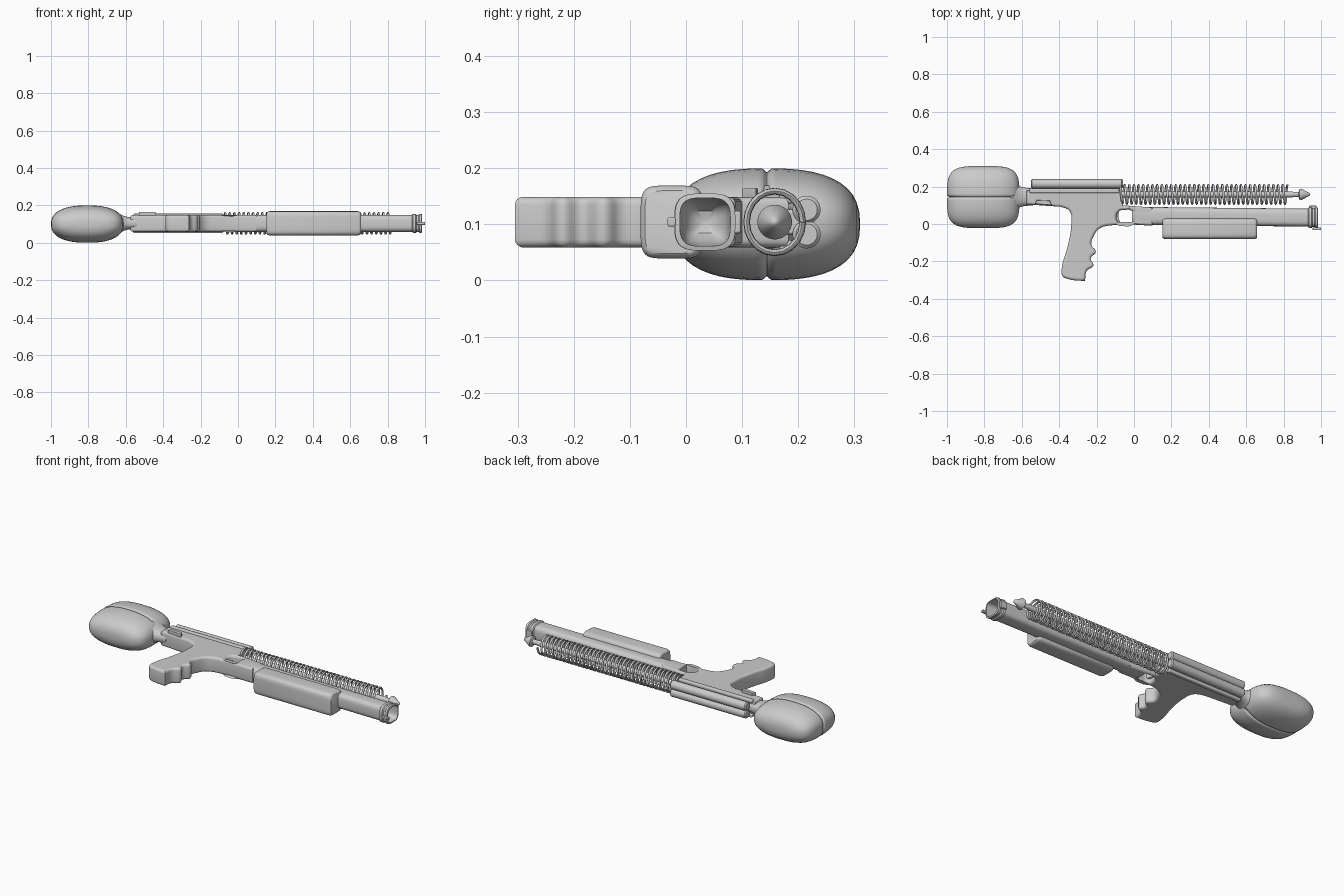
import bpy, bmesh
from math import sin, cos, pi, exp, radians

if "Cube" in bpy.data.objects:
    bpy.data.objects.remove(bpy.data.objects["Cube"])

ZC = 0.104  # mid-thickness of the toy lying on its side


def finish(ob, angle=35):
    bpy.ops.object.select_all(action='DESELECT')
    ob.select_set(True)
    bpy.context.view_layer.objects.active = ob
    if ob.type == 'CURVE':
        bpy.ops.object.convert(target='MESH')
    bpy.ops.object.shade_smooth_by_angle(angle=radians(angle))
    return bpy.context.view_layer.objects.active


def loft(name, stations, e=2.0, n=32, axis='X', angle=35):
    """Skin superellipse rings; station = (along, centre1, centre2, half1, half2)."""
    bm = bmesh.new()
    rings = []
    for a, c1, c2, h1, h2 in stations:
        ring = []
        for i in range(n):
            t = 2 * pi * (i + 0.5) / n
            p, q = cos(t), sin(t)
            u = c1 + h1 * abs(p) ** (2 / e) * (1 if p > 0 else -1)
            v = c2 + h2 * abs(q) ** (2 / e) * (1 if q > 0 else -1)
            ring.append(bm.verts.new((a, u, v) if axis == 'X' else (u, a, v)))
        rings.append(ring)
    for r, s in zip(rings, rings[1:]):
        for i in range(n):
            j = (i + 1) % n
            bm.faces.new((r[i], r[j], s[j], s[i]))
    bm.faces.new(rings[0])
    bm.faces.new(rings[-1])
    bmesh.ops.recalc_face_normals(bm, faces=bm.faces)
    me = bpy.data.meshes.new(name)
    bm.to_mesh(me)
    bm.free()
    ob = bpy.data.objects.new(name, me)
    bpy.context.collection.objects.link(ob)
    return finish(ob, angle)


def plate(name, outlines, half, bevel, z=ZC):
    """Extruded, edge-rounded profile; outline points (x, y[, 1 = smooth])."""
    cu = bpy.data.curves.new(name, 'CURVE')
    cu.dimensions, cu.fill_mode = '2D', 'BOTH'
    cu.extrude, cu.bevel_depth, cu.offset = half - bevel, bevel, -bevel
    cu.bevel_resolution, cu.resolution_u = 3, 5
    for pts in outlines:
        sp = cu.splines.new('BEZIER')
        sp.bezier_points.add(len(pts) - 1)
        sp.use_cyclic_u = True
        for bp, p in zip(sp.bezier_points, pts):
            bp.co = (p[0], p[1], 0)
            kind = 'AUTO' if len(p) > 2 else 'VECTOR'
            bp.handle_left_type = bp.handle_right_type = kind
    ob = bpy.data.objects.new(name, cu)
    ob.location.z = z
    bpy.context.collection.objects.link(ob)
    return finish(ob)


def box(name, x0, x1, y0, y1, z0, z1, bevel):
    bpy.ops.mesh.primitive_cube_add(size=1, location=((x0 + x1) / 2, (y0 + y1) / 2, (z0 + z1) / 2))
    ob = bpy.context.object
    ob.name = name
    ob.scale = (x1 - x0, y1 - y0, z1 - z0)
    bpy.ops.object.transform_apply(location=False, scale=True)
    m = ob.modifiers.new('round', 'BEVEL')
    m.width, m.segments = bevel, 4
    return finish(ob)


# Twin-lobed water tank with a crease between the lobes
half_t = [0, .012, .025, .05, .1] + [sin(pi / 2 * k / 12) for k in range(2, 12)] + [.997, 1]
ts = [-t for t in reversed(half_t[1:])] + half_t
tank = []
for t in ts:
    dip = 1 - 0.07 * exp(-(t / 0.03) ** 2)
    sx = max(1 - abs(t) ** 4, 1e-4) ** 0.25 * dip
    sz = max(1 - abs(t) ** 2.6, 1e-5) ** (1 / 2.6) * dip
    tank.append((0.144 + 0.166 * t, -0.806, 0.1, 0.194 * sx, 0.1 * sz))
loft('water_tank', tank, e=2.4, n=48, axis='Y', angle=50)

# Tank neck and cap ring
loft('tank_neck', [(x, 0.145, ZC, a, b) for x, a, b in [
    (-0.66, .09, .065), (-0.63, .07, .05), (-0.61, .056, .04), (-0.59, .05, .034), (-0.54, .045, .032)]], e=2.4)

# Receiver, grip and trigger guard in one plate
outline = [(-0.575, 0.105), (-0.39, 0.092), (-0.345, 0.07, 1), (-0.335, 0.01, 1),
           (-0.355, -0.12, 1), (-0.385, -0.23, 1), (-0.383, -0.278, 1), (-0.35, -0.295, 1),
           (-0.262, -0.305), (-0.252, -0.25, 1), (-0.217, -0.222, 1), (-0.232, -0.185, 1),
           (-0.204, -0.148, 1), (-0.228, -0.112, 1), (-0.218, -0.07, 1), (-0.185, -0.025, 1),
           (-0.13, -0.008, 1), (0.1, -0.008), (0.1, 0.088), (-0.06, 0.1), (-0.075, 0.183), (-0.575, 0.178)]
hole = [(-0.095, 0.035, 1), (-0.08, 0.068, 1), (-0.05, 0.075, 1), (-0.015, 0.072, 1),
        (0, 0.038, 1), (-0.015, 0.007, 1), (-0.05, 0.002, 1), (-0.082, 0.008, 1)]
plate('receiver_and_grip', [outline, hole], 0.045, 0.014)

# Trigger
plate('trigger', [[(-0.11, 0.08), (-0.078, 0.08), (-0.084, 0.04, 1), (-0.075, 0.01), (-0.105, 0.01)]], 0.018, 0.004)

# Receiver side rails and small latch
for s in (-1, 1):
    zc = ZC + s * 0.042
    box('receiver_rail', -0.56, -0.08, 0.166, 0.19, zc - .01, zc + .01, 0.006)
plate('latch', [[(-0.53, 0.108), (-0.44, 0.1), (-0.45, 0.125), (-0.52, 0.128)]], 0.01, 0.003, z=0.155)

# Twin upper tubes and the web that joins them to the receiver
for s in (-1, 1):
    loft('upper_tube', [(x, 0.215, ZC + s * 0.022, r, r) for x, r in
                        [(-0.552, .018), (-0.546, .025), (-0.066, .025), (-0.06, .019)]], n=24)
box('tube_web', -0.54, -0.07, 0.17, 0.215, ZC - .022, ZC + .022, 0.005)

# Barrel, hollow at the muzzle
barrel = [(-0.01, .043, .046, .045), (0.05, .043, .048, .046), (0.93, .034, .048, .046),
          (0.935, .034, .055, .051), (0.95, .034, .055, .051), (0.955, .034, .049, .046),
          (0.965, .034, .049, .046), (0.97, .034, .054, .051), (0.982, .034, .054, .051),
          (0.984, .034, .045, .043), (0.90, .034, .042, .04), (0.86, .034, .036, .034),
          (0.84, .034, .02, .02), (0.835, .034, .004, .004)]
loft('barrel', [(x, y, ZC, a, b) for x, y, a, b in barrel], e=3.5, n=40)

# Muzzle tabs
box('muzzle_tab_lower', 0.955, 1.0, -0.033, -0.018, ZC - .008, ZC + .008, 0.003)
box('muzzle_tab_upper', 0.935, 0.975, 0.078, 0.098, ZC - .02, ZC + .02, 0.004)

# Sliding pump handle
loft('pump_handle', [(x, -0.025, ZC, .056 * k, .065 * k) for x, k in
                     [(0.153, .86), (0.157, .94), (0.168, 1), (0.642, 1), (0.653, .94), (0.657, .86)]], e=5, n=40)

# Coil spring
turns, seg = 36, 20
cu = bpy.data.curves.new('coil_spring', 'CURVE')
cu.dimensions, cu.bevel_depth, cu.bevel_resolution = '3D', 0.006, 1
cu.use_fill_caps = True
sp = cu.splines.new('POLY')
sp.points.add(turns * seg)
for i, p in enumerate(sp.points):
    a = 2 * pi * i / seg
    p.co = (-0.075 + 0.895 * i / (turns * seg), 0.158 + 0.05 * cos(a), ZC + 0.055 * sin(a), 1)
coil = bpy.data.objects.new('coil_spring', cu)
bpy.context.collection.objects.link(coil)
finish(coil, 60)

# Guide rod with pointed nozzle
loft('guide_rod', [(x, 0.158, ZC, r, r) for x, r in [
    (-0.09, .016), (0.84, .016), (0.855, .014), (0.88, .014), (0.885, .03), (0.895, .031),
    (0.925, .014), (0.938, .008), (0.942, .002)]], n=24)
